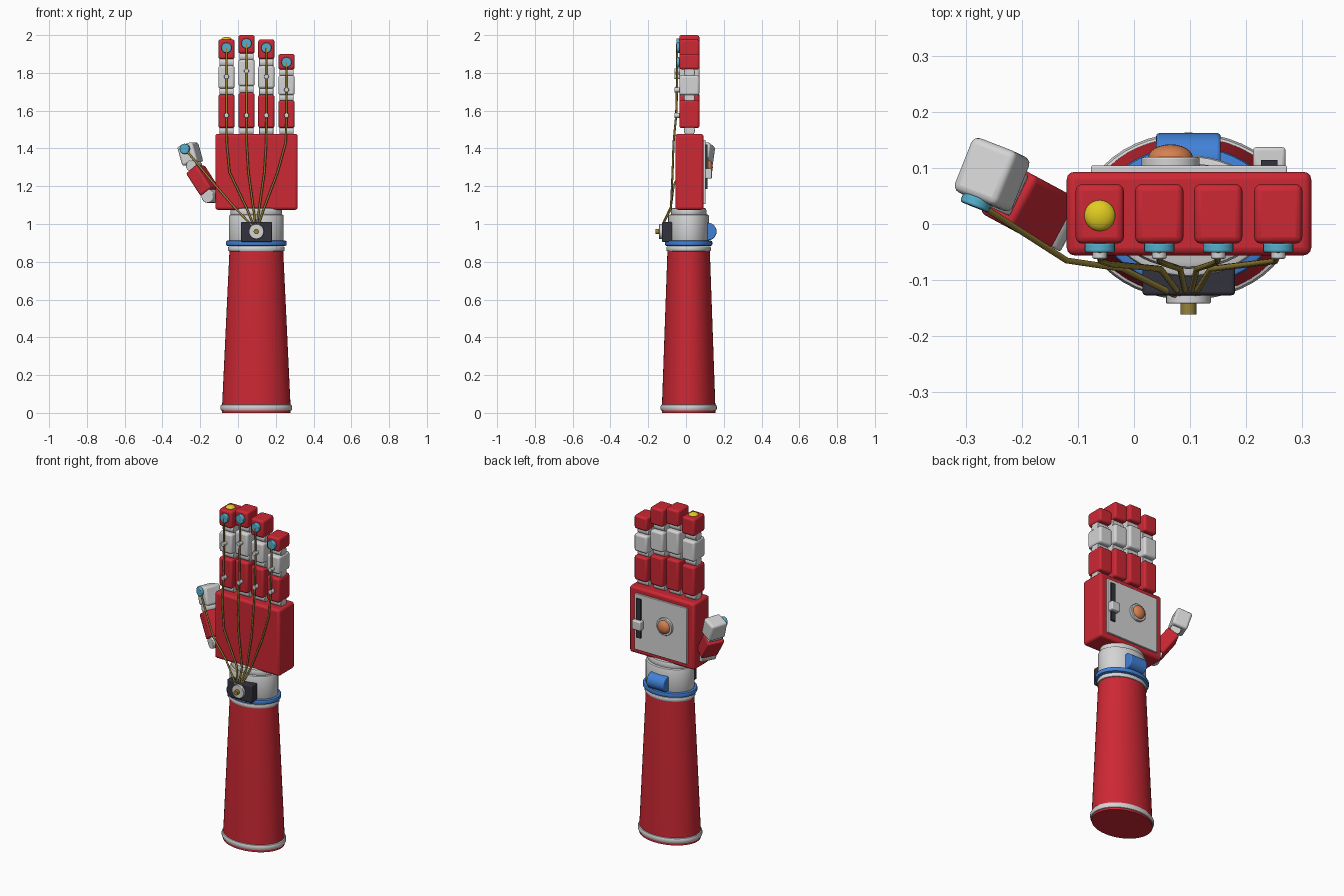
import bpy, bmesh, math
from mathutils import Vector, Matrix

if "Cube" in bpy.data.objects:
    bpy.data.objects.remove(bpy.data.objects["Cube"])


def material(name, rgb):
    m = bpy.data.materials.new(name)
    m.diffuse_color = (*rgb, 1)
    m.use_nodes = True
    m.node_tree.nodes["Principled BSDF"].inputs["Base Color"].default_value = m.diffuse_color
    return m


RED = material("red", (0.61, 0.021, 0.034))
WHITE = material("light_grey", (0.66, 0.66, 0.67))
BLUE = material("blue", (0.053, 0.22, 0.68))
CYAN = material("cyan", (0.09, 0.43, 0.61))
YELLOW = material("yellow", (0.75, 0.60, 0.015))
GOLD = material("cable_gold", (0.32, 0.23, 0.04))
DARK = material("charcoal", (0.032, 0.032, 0.045))
ORANGE = material("orange", (0.68, 0.22, 0.08))


def finish(bm, name, mat, matrix=Matrix(), bevel=0.0):
    bmesh.ops.recalc_face_normals(bm, faces=bm.faces)
    mesh = bpy.data.meshes.new(name)
    bm.to_mesh(mesh)
    bm.free()
    mesh.materials.append(mat)
    ob = bpy.data.objects.new(name, mesh)
    bpy.context.collection.objects.link(ob)
    ob.matrix_world = matrix
    if bevel:
        mod = ob.modifiers.new("soft_edges", 'BEVEL')
        mod.width, mod.segments = bevel, 3
    bpy.ops.object.select_all(action='DESELECT')
    bpy.context.view_layer.objects.active = ob
    ob.select_set(True)
    bpy.ops.object.shade_smooth_by_angle(angle=math.radians(35))
    return ob


def frame(center, up=(0, 0, 1), depth=(0, 1, 0)):
    """Matrix whose z follows up and whose y follows depth."""
    z = Vector(up).normalized()
    y = Vector(depth)
    y = (y - z * y.dot(z)).normalized()
    rot = Matrix((y.cross(z), y, z)).transposed().to_4x4()
    return Matrix.Translation(center) @ rot


def box(name, mat, matrix, size, bevel=0.0):
    bm = bmesh.new()
    bmesh.ops.create_cube(bm, size=1)
    bmesh.ops.scale(bm, vec=size, verts=bm.verts)
    return finish(bm, name, mat, matrix, bevel)


def span_box(name, mat, x, y, z, bevel=0.0):
    center = [(a + b) / 2 for a, b in (x, y, z)]
    return box(name, mat, frame(center), [b - a for a, b in (x, y, z)], bevel)


def cylinder(name, mat, center, axis, radius, length, bevel=0.0):
    bm = bmesh.new()
    bmesh.ops.create_cone(bm, cap_ends=True, segments=24, radius1=radius,
                          radius2=radius, depth=length)
    rot = Vector(axis).to_track_quat('Z', 'Y').to_matrix().to_4x4()
    return finish(bm, name, mat, Matrix.Translation(center) @ rot, bevel)


def ball(name, mat, center, scale):
    bm = bmesh.new()
    bmesh.ops.create_uvsphere(bm, u_segments=24, v_segments=12, radius=1)
    bmesh.ops.scale(bm, vec=scale, verts=bm.verts)
    return finish(bm, name, mat, Matrix.Translation(center))


def oval_lathe(name, mat, profile, n=48):
    """Stack of ellipses (rx, ry, z) around the arm axis."""
    bm = bmesh.new()
    rings = []
    for rx, ry, z in profile:
        rings.append([bm.verts.new((ARM[0] + rx * math.cos(i * math.tau / n),
                                    ARM[1] + ry * math.sin(i * math.tau / n), z))
                      for i in range(n)])
    for a, b in zip(rings, rings[1:]):
        for i in range(n):
            j = (i + 1) % n
            bm.faces.new((a[i], a[j], b[j], b[i]))
    bm.faces.new(rings[0])
    bm.faces.new(rings[-1])
    return finish(bm, name, mat)


def oval_band(name, mat, rx, ry, z0, z1, r=0.008):
    oval_lathe(name, mat, [(rx - r, ry - r, z0), (rx - r * .3, ry - r * .3, z0 + r * .3),
                           (rx, ry, z0 + r), (rx, ry, z1 - r),
                           (rx - r * .3, ry - r * .3, z1 - r * .3), (rx - r, ry - r, z1)])


def cable(name, points, radius=0.0055):
    cu = bpy.data.curves.new(name, 'CURVE')
    cu.dimensions = '3D'
    cu.bevel_depth, cu.bevel_resolution = radius, 2
    cu.use_fill_caps = True
    sp = cu.splines.new('POLY')
    sp.points.add(len(points) - 1)
    for p, co in zip(sp.points, points):
        p.co = (*co, 1)
    cu.materials.append(GOLD)
    bpy.context.collection.objects.link(bpy.data.objects.new(name, cu))


ARM = (0.097, 0.014)

# Forearm, cuffs and wrist
oval_lathe("forearm", RED, [(0.182, 0.142, 0.0), (0.182, 0.142, 0.02), (0.142, 0.112, 0.865)])
oval_band("bottom_cuff", WHITE, 0.19, 0.149, 0.01, 0.046, 0.012)
oval_band("top_cuff", WHITE, 0.150, 0.118, 0.855, 0.882)
oval_band("wrist_band", BLUE, 0.161, 0.125, 0.884, 0.912)
oval_band("wrist", WHITE, 0.145, 0.108, 0.90, 1.05)
oval_band("wrist_collar", WHITE, 0.136, 0.094, 1.04, 1.085, 0.012)
cylinder("wrist_roller", BLUE, (0.097, 0.115, 0.96), (1, 0, 0), 0.047, 0.115, 0.006)

# Cable hub on the wrist
span_box("hub_block", DARK, (0.015, 0.18), (-0.127, -0.068), (0.905, 1.01), 0.006)
cylinder("hub_disc", WHITE, (0.097, -0.132, 0.96), (0, 1, 0), 0.04, 0.02, 0.003)
cylinder("hub_knob", GOLD, (0.097, -0.148, 0.96), (0, 1, 0), 0.014, 0.026)

# Palm with back plate, button and slider
span_box("palm", RED, (-0.12, 0.316), (-0.056, 0.093), (1.075, 1.477), 0.014)
span_box("back_plate", WHITE, (-0.077, 0.273), (0.088, 0.104), (1.105, 1.445), 0.003)
cylinder("button_rim", WHITE, (0.065, 0.108, 1.30), (0, 1, 0), 0.052, 0.022, 0.003)
ball("button", ORANGE, (0.065, 0.118, 1.30), (0.04, 0.024, 0.04))
span_box("slider_track", DARK, (0.226, 0.256), (0.10, 0.114), (1.185, 1.42))
span_box("slider_handle", WHITE, (0.212, 0.27), (0.10, 0.137), (1.24, 1.295), 0.006)

# Fingers: x, lower segment top, middle bottom, middle top, tip bottom, tip top, bead z, cable bend x
FY, FW, FD = 0.018, 0.086, 0.106
FINGERS = [
    (-0.061, 1.685, 1.718, 1.838, 1.873, 1.977, 1.78, -0.045),
    (0.045, 1.695, 1.73, 1.87, 1.903, 2.0, 1.81, 0.055),
    (0.150, 1.685, 1.718, 1.838, 1.873, 1.977, 1.78, 0.14),
    (0.257, 1.655, 1.682, 1.787, 1.818, 1.90, 1.71, 0.21)]
for x, low, mid0, mid1, tip0, tip1, bead_z, bend in FINGERS:
    side = (x - FW / 2, x + FW / 2)
    deep = (FY - FD / 2, FY + FD / 2)
    span_box("finger_lower", RED, side, deep, (1.508, low), 0.012)
    span_box("finger_middle", WHITE, side, deep, (mid0, mid1), 0.012)
    span_box("finger_tip", RED, side, deep, (tip0, tip1), 0.012)
    for z in (1.495, (low + mid0) / 2, (mid1 + tip0) / 2):
        cylinder("finger_joint", WHITE, (x, FY, z), (1, 0, 0), 0.029, 0.075, 0.003)
    sensor_z = tip1 - 0.044
    cylinder("finger_sensor", CYAN, (x, -0.042, sensor_z), (0, 1, 0), 0.027, 0.018, 0.004)
    for z in (1.575, bead_z):
        cylinder("cable_bead", WHITE, (x, -0.047, z), (0, 1, 0), 0.013, 0.03, 0.003)
    cable("finger_cable", [(x, -0.047, sensor_z), (x, -0.047, bead_z), (x, -0.052, 1.575),
                           (x * 0.9 + bend * 0.1, -0.066, 1.43), (bend, -0.071, 1.275),
                           (bend * 0.35 + 0.063, -0.08, 1.08),
                           (bend * 0.12 + 0.085, -0.122, 1.0), (0.097, -0.132, 0.965)])
ball("tip_cap", YELLOW, (-0.061, 0.015, 1.975), (0.028, 0.028, 0.016))

# Thumb
cylinder("thumb_base_joint", WHITE, (-0.143, 0.005, 1.148), (0.47, 0.88, 0), 0.036, 0.085, 0.004)
box("thumb_lower", RED, frame((-0.188, 0.033, 1.23), (-0.52, 0.28, 0.81), (0.47, 0.88, 0)),
    (0.078, 0.104, 0.15), 0.011)
cylinder("thumb_joint", WHITE, (-0.232, 0.063, 1.307), (0.42, 0.9, 0), 0.03, 0.08, 0.004)
tip = frame((-0.253, 0.088, 1.37), (-0.27, 0.13, 0.95), (0.36, 0.93, 0))
box("thumb_tip", WHITE, tip, (0.09, 0.104, 0.108), 0.013)
pad = tip @ Vector((0, -0.057, 0.028))
cylinder("thumb_sensor", CYAN, pad, tip.to_3x3() @ Vector((0, 1, 0)), 0.027, 0.018, 0.004)
cable("thumb_cable", [pad, (-0.12, -0.065, 1.205), (-0.02, -0.08, 1.09),
                      (0.07, -0.125, 0.995), (0.097, -0.132, 0.965)])

# Centre the whole hand and stand it on the ground
bpy.context.view_layer.update()
